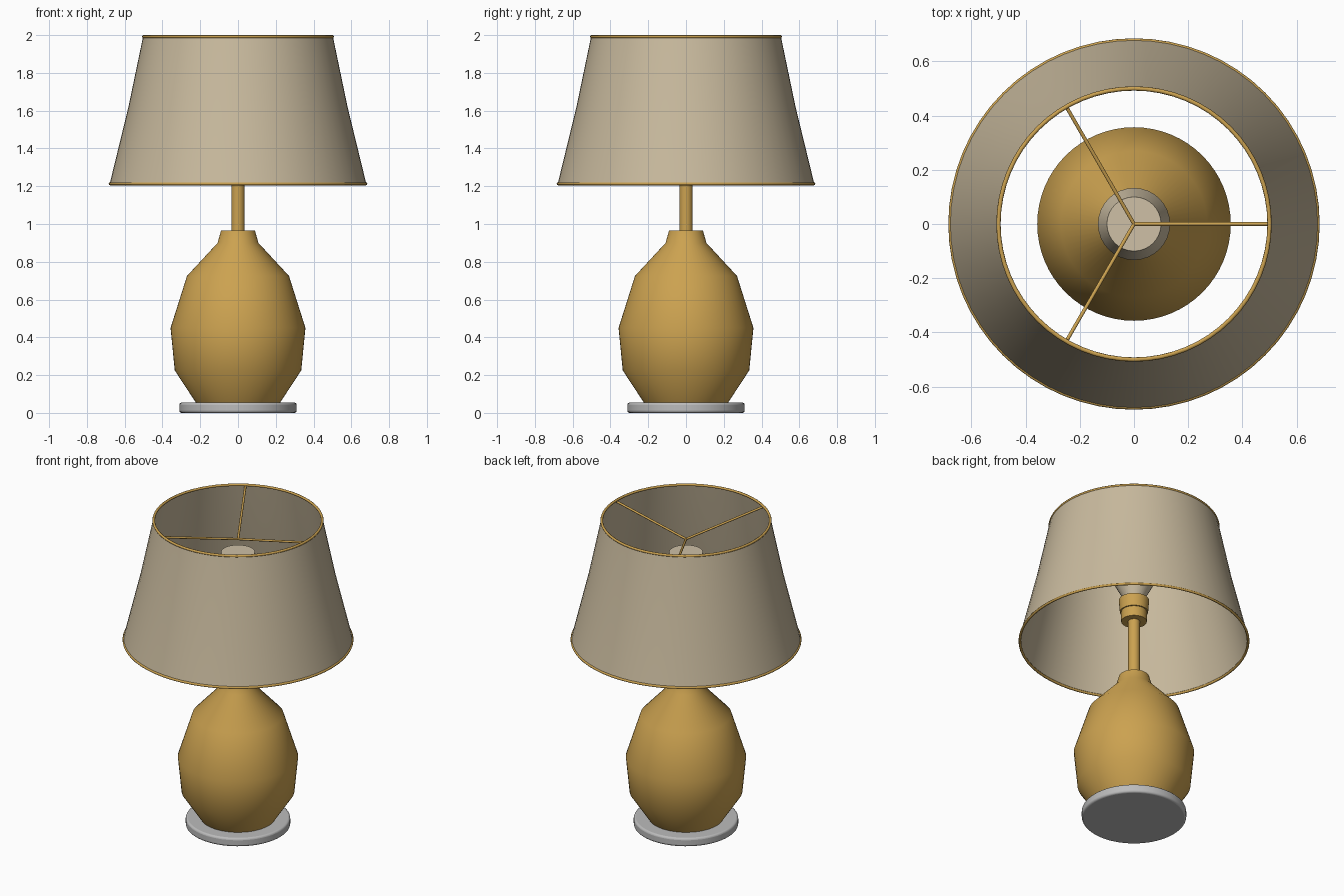
import bpy
import math
from mathutils import Vector

cube = bpy.data.objects.get("Cube")
if cube:
    bpy.data.objects.remove(cube, do_unlink=True)


def material(name, rgb, roughness=0.5):
    mat = bpy.data.materials.new(name)
    mat.use_nodes = True
    colour = (*rgb, 1.0)
    mat.diffuse_color = colour
    bsdf = mat.node_tree.nodes["Principled BSDF"]
    bsdf.inputs["Base Color"].default_value = colour
    bsdf.inputs["Roughness"].default_value = roughness
    return mat


gold = material("warm gold", (0.60, 0.36, 0.08))
linen = material("beige linen", (0.58, 0.49, 0.34), 0.9)
frosted = material("cream glass", (0.62, 0.53, 0.38))
silver = material("silver grey", (0.50, 0.50, 0.50))


def finish(obj, name, mat, angle):
    obj.name = name
    obj.data.materials.append(mat)
    bpy.ops.object.select_all(action='DESELECT')
    obj.select_set(True)
    bpy.context.view_layer.objects.active = obj
    bpy.ops.object.shade_smooth_by_angle(angle=math.radians(angle))
    return obj


def lathe(name, profile, mat, angle=40, sides=64, capped=True):
    """Spin (radius, height) points, listed bottom to top, around z."""
    verts, faces = [], []
    for r, z in profile:
        for i in range(sides):
            a = math.tau * i / sides
            verts.append((r * math.cos(a), r * math.sin(a), z))
    for k in range(len(profile) - 1):
        for i in range(sides):
            j = (i + 1) % sides
            low, high = k * sides, (k + 1) * sides
            faces.append((low + i, low + j, high + j, high + i))
    if capped:
        faces.append(tuple(reversed(range(sides))))
        faces.append(tuple(range(len(verts) - sides, len(verts))))
    mesh = bpy.data.meshes.new(name)
    mesh.from_pydata(verts, [], faces)
    obj = bpy.data.objects.new(name, mesh)
    bpy.context.collection.objects.link(obj)
    return finish(obj, name, mat, angle)


def ring(name, radius, z, thickness):
    bpy.ops.mesh.primitive_torus_add(
        major_radius=radius, minor_radius=thickness, major_segments=64,
        minor_segments=8, location=(0, 0, z))
    return finish(bpy.context.object, name, gold, 60)


def rod(name, start, end, radius):
    start, end = Vector(start), Vector(end)
    bpy.ops.mesh.primitive_cylinder_add(
        vertices=10, radius=radius, depth=(end - start).length,
        location=(start + end) / 2)
    obj = bpy.context.object
    obj.rotation_euler = (end - start).to_track_quat('Z', 'Y').to_euler()
    return finish(obj, name, gold, 50)


# Foot plate with softened rims
foot = lathe("foot_plate", [(0.31, 0.0), (0.31, 0.055)], silver)
bevel = foot.modifiers.new("soft_rim", 'BEVEL')
bevel.width = 0.012
bevel.segments = 3

# Urn-shaped body
lathe("lamp_body", [(0.22, 0.05), (0.335, 0.225), (0.357, 0.45),
                    (0.27, 0.725), (0.108, 0.90), (0.09, 0.965)], gold, 50)

# Stem and stepped bulb socket
lathe("stem", [(0.035, 0.95), (0.035, 1.36)], gold, sides=24)
lathe("socket", [(0.076, 1.345), (0.076, 1.41), (0.084, 1.41),
                 (0.09, 1.49)], gold, sides=32)

# Frosted bulb
lathe("bulb", [(0.05, 1.48), (0.133, 1.635), (0.10, 1.785)], frosted, 35, 32)

# Open shade, gently flared, with gold trim
lathe("shade", [(0.68, 1.21), (0.58, 1.62), (0.503, 1.99)], linen, capped=False)
ring("shade_lower_trim", 0.677, 1.213, 0.008)
ring("shade_upper_trim", 0.50, 1.992, 0.008)

# Three spokes dropping from the upper trim to the hub
for n in range(3):
    a = math.tau * n / 3
    rod(f"shade_spoke_{n + 1}", (0, 0, 1.87),
        (0.497 * math.cos(a), 0.497 * math.sin(a), 1.98), 0.007)
